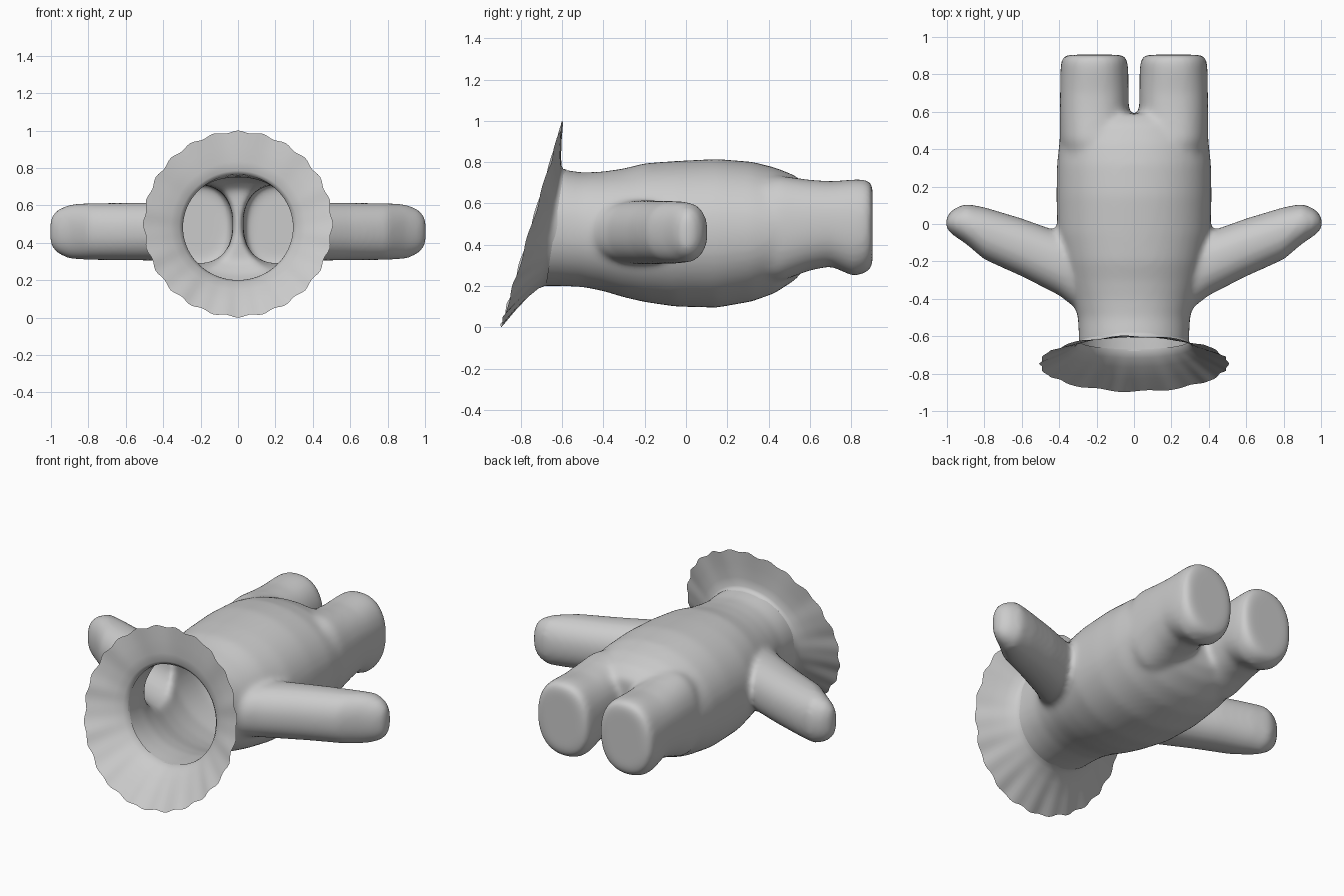
import bpy, bmesh, math
from mathutils import Vector

if "Cube" in bpy.data.objects:
    bpy.data.objects.remove(bpy.data.objects["Cube"])


def bridge(bm, rings, caps):
    """Skin a list of equal closed rings with quads."""
    rows = [[bm.verts.new(p) for p in ring] for ring in rings]
    n = len(rows[0])
    for a, b in zip(rows, rows[1:]):
        for i in range(n):
            bm.faces.new((a[i], a[(i + 1) % n], b[(i + 1) % n], b[i]))
    if caps:
        bm.faces.new(rows[0][::-1])
        bm.faces.new(rows[-1])
    bmesh.ops.recalc_face_normals(bm, faces=bm.faces)


def make_object(name, rings, caps=True):
    bm = bmesh.new()
    bridge(bm, rings, caps)
    me = bpy.data.meshes.new(name)
    bm.to_mesh(me)
    bm.free()
    ob = bpy.data.objects.new(name, me)
    bpy.context.collection.objects.link(ob)
    return ob


def oval(n, power=2.0):
    for i in range(n):
        a = 2 * math.pi * i / n
        c, s = math.cos(a), math.sin(a)
        yield (math.copysign(abs(c) ** (2 / power), c),
               math.copysign(abs(s) ** (2 / power), s))


def y_rings(stations, xc=0.0, power=2.0):
    """Stations: y, half width, z bottom, z top."""
    return [[(xc + w * c, y, (lo + hi) / 2 + (hi - lo) / 2 * s)
             for c, s in oval(48, power)] for y, w, lo, hi in stations]


def x_rings(stations, side, zc):
    """Stations: x, y centre, y half size, z half size."""
    return [[(side * x, y + hy * c, zc + hz * s)
             for c, s in oval(40, 2.2)] for x, y, hy, hz in stations]


# Torso
body = make_object("body", y_rings([
    (-0.85, 0.295, 0.20, 0.765), (-0.60, 0.295, 0.20, 0.765), (-0.50, 0.30, 0.195, 0.75),
    (-0.40, 0.325, 0.175, 0.755), (-0.30, 0.355, 0.145, 0.77), (-0.20, 0.38, 0.122, 0.795),
    (-0.05, 0.41, 0.10, 0.806), (0.15, 0.415, 0.095, 0.816), (0.32, 0.412, 0.125, 0.802),
    (0.43, 0.40, 0.165, 0.775), (0.53, 0.36, 0.23, 0.735), (0.59, 0.28, 0.30, 0.68)], power=2.15))

# Legs and arms, merged into the torso
leg = [(0.30, 0.15, 0.25, 0.70), (0.45, 0.185, 0.22, 0.735), (0.60, 0.185, 0.275, 0.715),
       (0.70, 0.183, 0.295, 0.708), (0.76, 0.183, 0.27, 0.712), (0.81, 0.182, 0.247, 0.717),
       (0.87, 0.178, 0.262, 0.717), (0.895, 0.165, 0.285, 0.703), (0.905, 0.14, 0.31, 0.68)]
arm = [(0.15, -0.28, 0.21, 0.13), (0.30, -0.255, 0.205, 0.15), (0.40, -0.212, 0.17, 0.156),
       (0.60, -0.125, 0.155, 0.154), (0.80, -0.05, 0.14, 0.152), (0.90, 0.002, 0.107, 0.146),
       (0.97, 0.01, 0.068, 0.115), (1.005, 0.006, 0.03, 0.07)]
helpers = []
for side in (-1, 1):
    helpers.append(make_object("leg_helper", y_rings(leg, side * 0.212, 2.3)))
    helpers.append(make_object("arm_helper", x_rings(arm, side, 0.46)))
for h in helpers:
    h.hide_render = True
    mod = body.modifiers.new("join", 'BOOLEAN')
    mod.operation, mod.solver, mod.object = 'UNION', 'EXACT', h

# Blend the seams
rm = body.modifiers.new("skin", 'REMESH')
rm.mode, rm.voxel_size = 'VOXEL', 0.016
sm = body.modifiers.new("soften", 'SMOOTH')
sm.factor, sm.iterations = 0.5, 14
dg = bpy.context.evaluated_depsgraph_get()
skin = bpy.data.meshes.new_from_object(body.evaluated_get(dg))
body.modifiers.clear()
body.data = skin
for h in helpers:
    bpy.data.objects.remove(h)

# Open the neck with a slanted cut, leaving a hollow shell
bm = bmesh.new()
bm.from_mesh(skin)
top, bottom = Vector((0, -0.59, 0.77)), Vector((0, -0.68, 0.20))
d = (top - bottom).normalized()
bmesh.ops.bisect_plane(bm, geom=bm.verts[:] + bm.edges[:] + bm.faces[:],
                       plane_co=top, plane_no=(0, -d.z, d.y), clear_outer=True)
bm.to_mesh(skin)
bm.free()

# Flared collar with a scalloped rim; rings: half width, z bottom, z top, y bottom, y top
collar = [(0.294, 0.201, 0.764, -0.67, -0.58), (0.298, 0.20, 0.768, -0.685, -0.595),
          (0.315, 0.188, 0.785, -0.715, -0.604), (0.36, 0.148, 0.835, -0.765, -0.606),
          (0.43, 0.08, 0.915, -0.83, -0.604), (0.502, 0.006, 0.994, -0.895, -0.60)]
rings = []
for k, (w, lo, hi, y0, y1) in enumerate(collar):
    wave = 0.008 * (k / 5) ** 3
    ring = []
    for i in range(144):
        a = 2 * math.pi * i / 144
        f = 1 + wave * 1.6 * math.cos(24 * a)
        s = math.sin(a)
        y = y0 + (y1 - y0) * (s + 1) / 2 + wave * 0.6 * math.sin(12 * a)
        ring.append((w * f * math.cos(a), y, (lo + hi) / 2 + (hi - lo) / 2 * f * s))
    rings.append(ring)
frill = make_object("collar", rings, caps=False)

for ob in (body, frill):
    for p in ob.data.polygons:
        p.use_smooth = True
